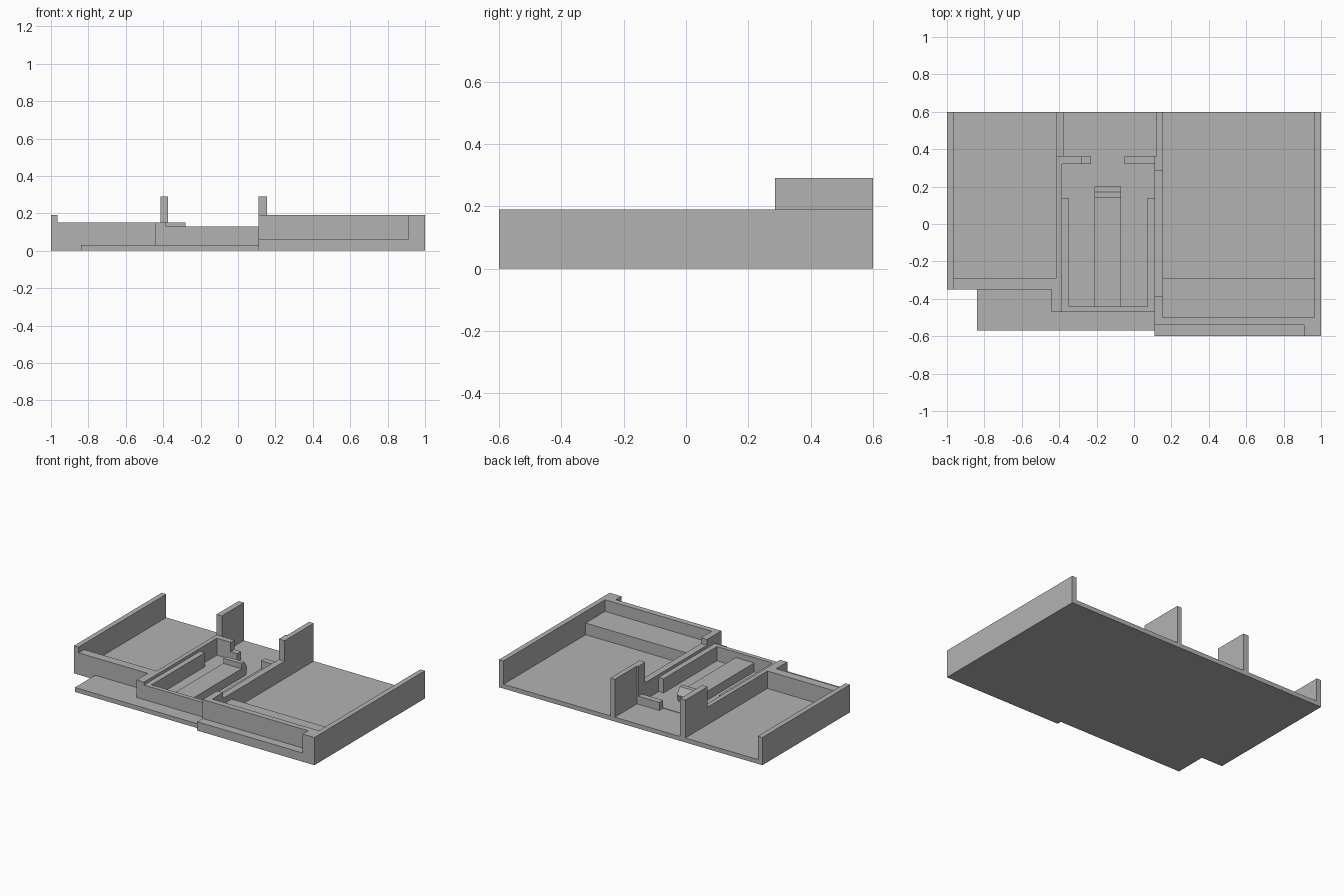
import bpy, bmesh

cube = bpy.data.objects.get("Cube")
if cube:
    bpy.data.objects.remove(cube, do_unlink=True)

grey = bpy.data.materials.new("plain_grey")
grey.use_nodes = True
colour = (0.45, 0.45, 0.45, 1)
grey.diffuse_color = colour
grey.node_tree.nodes["Principled BSDF"].inputs["Base Color"].default_value = colour

FLOOR = 0.03
LOW, MID, HIGH, TALL = 0.13, 0.15, 0.19, 0.29
BACK = 0.6


def prism(name, points, offset):
    """Extrude a closed outline of 3D points along an offset."""
    bm = bmesh.new()
    face = bm.faces.new([bm.verts.new(p) for p in points])
    moved = bmesh.ops.extrude_face_region(bm, geom=[face])["geom"]
    verts = [v for v in moved if isinstance(v, bmesh.types.BMVert)]
    bmesh.ops.translate(bm, verts=verts, vec=offset)
    bmesh.ops.recalc_face_normals(bm, faces=bm.faces)
    mesh = bpy.data.meshes.new(name)
    bm.to_mesh(mesh)
    bm.free()
    mesh.materials.append(grey)
    obj = bpy.data.objects.new(name, mesh)
    bpy.context.collection.objects.link(obj)
    return obj


def box(name, x0, x1, y0, y1, top, base=0.0):
    outline = [(x0, y0, base), (x1, y0, base), (x1, y1, base), (x0, y1, base)]
    return prism(name, outline, (0, 0, top - base))


# Stepped floor slab
plan = [(-1, BACK), (-1, -0.35), (-0.84, -0.35), (-0.84, -0.57),
        (0.11, -0.57), (0.11, -0.6), (1, -0.6), (1, BACK)]
prism("floor_slab", [(x, y, 0) for x, y in plan], (0, 0, FLOOR))

# Outer walls
box("right_end_wall", -1, -0.965, -0.35, BACK, HIGH)
box("left_end_wall", 0.965, 1, -0.6, BACK, HIGH)
box("right_front_wall", -0.965, -0.415, -0.35, -0.29, MID)

# Left room: front wall with a recess outside and a raised ledge inside
box("left_front_wall", 0.11, 0.965, -0.54, -0.5, HIGH)
box("left_front_sill", 0.11, 0.91, -0.6, -0.54, 0.06)
box("left_front_corner", 0.91, 0.965, -0.6, -0.54, HIGH)
box("left_room_ledge", 0.155, 0.965, -0.5, -0.29, 0.11)

# Walls and tall piers beside the middle bay
box("left_divider_front", 0.11, 0.155, -0.5, -0.385, HIGH)
box("left_divider", 0.11, 0.155, -0.385, 0.285, MID)
box("left_pier_front", 0.11, 0.155, 0.285, 0.36, TALL)
box("left_pier", 0.12, 0.155, 0.36, BACK, TALL)
box("right_divider", -0.415, -0.385, -0.35, 0.36, MID)
box("right_divider_corner", -0.44, -0.385, -0.47, -0.35, MID)
box("right_pier", -0.415, -0.375, 0.36, BACK, TALL)

# Middle bay: front wall, floor plate, side rails and rear stubs
box("bay_front_wall", -0.385, 0.11, -0.47, -0.44, LOW)
box("bay_floor", -0.385, 0.11, -0.44, 0.32, 0.033)
for side, x in (("right", -0.385), ("left", 0.073)):
    box(side + "_rail", x, x + 0.037, -0.44, 0.14, LOW)
box("right_rear_stub", -0.385, -0.28, 0.32, 0.36, MID)
box("right_rear_step", -0.28, -0.23, 0.32, 0.36, 0.085)
box("left_rear_step", -0.05, 0.12, 0.32, 0.36, 0.085)

# Long central bar with a raised, sloping rear end
profile = [(-0.44, FLOOR), (-0.44, 0.093), (0.14, 0.093), (0.14, 0.128),
           (0.17, 0.128), (0.2, 0.08), (0.185, FLOOR)]
prism("central_bar", [(-0.21, y, z) for y, z in profile], (0.14, 0, 0))
